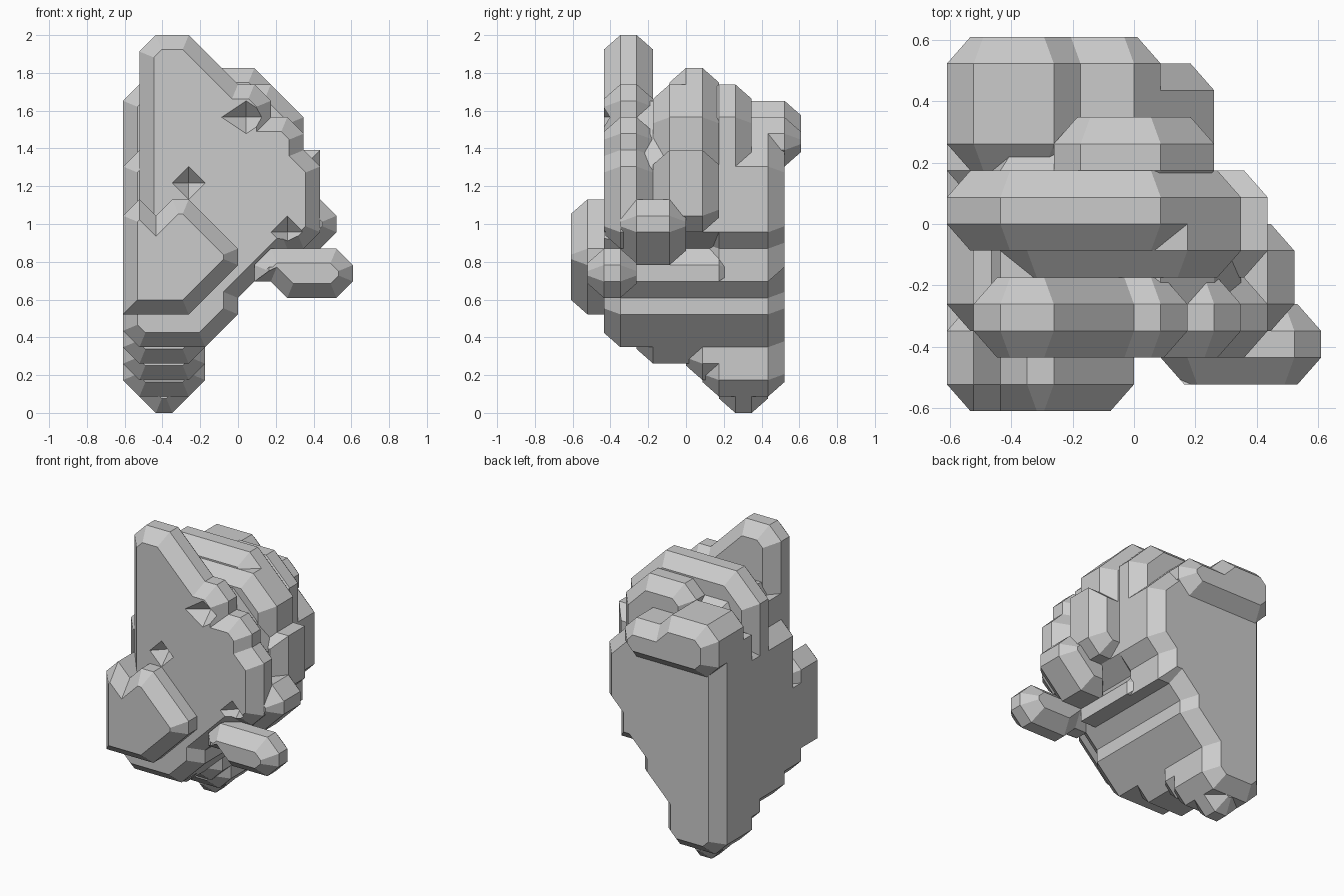
import bpy, bmesh

U = 2 / 23  # lattice step of the blocky rock

if "Cube" in bpy.data.objects:
    bpy.data.objects.remove(bpy.data.objects["Cube"])

stone = bpy.data.materials.new("grey_stone")
stone.use_nodes = True
GREY = (0.6, 0.6, 0.6, 1)
stone.diffuse_color = GREY
stone.node_tree.nodes["Principled BSDF"].inputs["Base Color"].default_value = GREY


def finish(name, bm):
    bmesh.ops.recalc_face_normals(bm, faces=bm.faces)
    mesh = bpy.data.meshes.new(name)
    bm.to_mesh(mesh)
    bm.free()
    mesh.materials.append(stone)
    obj = bpy.data.objects.new(name, mesh)
    bpy.context.scene.collection.objects.link(obj)
    return obj


def slab(name, front, back, outline):
    """Extrude an x-z outline along y, with a chamfer of one step at both ends."""
    bm = bmesh.new()
    near = bm.faces.new([bm.verts.new((x * U, (front + 1) * U, z * U)) for x, z in outline])
    made = bmesh.ops.extrude_face_region(bm, geom=[near], use_keep_orig=True)["geom"]
    far = next(g for g in made if isinstance(g, bmesh.types.BMFace))
    bmesh.ops.translate(bm, vec=(0, (back - front - 2) * U, 0),
                        verts=[g for g in made if isinstance(g, bmesh.types.BMVert)])
    bmesh.ops.recalc_face_normals(bm, faces=bm.faces)
    for cap, side in ((near, -1), (far, 1)):
        bmesh.ops.inset_region(bm, faces=[cap], thickness=U * 0.88, use_even_offset=True)
        bmesh.ops.translate(bm, vec=(0, side * U, 0), verts=cap.verts)
    return finish(name, bm)


def pit(target, x, z, wide):
    """Cut a small pointed hollow into the front of a slab."""
    bm = bmesh.new()
    for dx, dy, dz in ((-wide, 0, 0), (wide, 0, 0), (0, 1, 0), (0, -1, 0), (0, 0, 1), (0, 0, -1)):
        bm.verts.new(((x + dx) * U, (dy - 5) * U, (z + dz) * U))
    bmesh.ops.convex_hull(bm, input=bm.verts)
    cutter = finish("pit_cutter", bm)
    cutter.hide_render = True
    mod = target.modifiers.new("pit", "BOOLEAN")
    mod.operation, mod.solver, mod.object = "DIFFERENCE", "EXACT", cutter
    bpy.context.view_layer.objects.active = target
    bpy.ops.object.modifier_apply(modifier=mod.name)
    bpy.data.objects.remove(cutter)


# Tall front slab with its stepped right edge and pits
front_slab = slab("front_slab", -5, -2, [
    (-6, 22), (-5, 23), (-3, 23), (-1, 21), (0, 20), (1, 20), (2, 19), (2, 18), (3, 18), (4, 17),
    (4, 16), (5, 15), (5, 11), (4, 10), (3, 10), (0, 7), (0, 6), (-2, 4), (-6, 4)])
pit(front_slab, -3, 14, 1)
pit(front_slab, 3, 11, 1)
pit(front_slab, 0.5, 18, 1.5)

# Lower front foot of the cut side
slab("front_foot", -5, 0, [(-7, 5), (-6, 4), (-2, 4), (0, 6), (0, 7), (-1, 8), (-1, 11), (-7, 11)])

# Lumps standing out of the front
slab("left_lump", -7, -3, [
    (-7, 12), (-6, 13), (-5, 12), (-4, 13), (-3, 13), (0, 10), (0, 9), (-3, 6), (-7, 6)])
slab("right_lump", -6, -3, [
    (1, 9), (1, 8), (2, 8), (3, 7), (6, 7), (7, 8), (7, 9), (6, 10), (2, 10)])
slab("side_knob", -4, 0, [(2, 9), (4, 9), (6, 11), (6, 12), (5, 13), (2, 13)])

# Core, stepping down towards the back
slab("core_front", -4, 3, [
    (-7, 15), (-6, 16), (-5, 19), (1, 19), (3, 17), (3, 11), (1.5, 10), (2.3, 9), (2.3, 8),
    (1, 8), (0, 7), (0, 6), (-2, 4), (-6, 4), (-7, 5)])
slab("core_belly", -3, 3, [(-7, 4), (-6, 3), (-3, 3), (-2, 4), (0, 6), (0, 7), (-7, 7)])
slab("core_middle", 0, 4, [(-7, 3), (-6, 2), (-3, 2), (-2, 3), (-2, 6), (-7, 6)])
slab("core_back", 1, 6, [
    (-7, 17), (1, 17), (3, 15), (3, 11), (2, 10), (2, 8), (1, 8),
    (0, 7), (0, 6), (-2, 4), (-2, 2), (-3, 1), (-6, 1), (-7, 2)])
slab("bottom_tip", 2, 5, [(-7, 2), (-5, 0), (-4, 0), (-2, 2), (-2, 4), (-7, 4)])

# Ridge across the top and the shoulder beside it
slab("top_ridge", -1, 2, [(-7, 19), (-5, 21), (1, 21), (2, 20), (4, 18), (4, 14), (-7, 14)])
slab("right_shoulder", -2, 2, [
    (-5, 19), (-4, 20), (2, 20), (4, 18), (4, 16), (5, 16), (5, 12), (4, 11), (-5, 11)])
slab("shoulder_joint", -4, 0, [(-6, 18), (0, 18), (3, 17), (4, 15), (4, 11), (-6, 11)])

# Bumps at the back of the top
slab("rear_bump", 1, 4, [(-3, 19), (-2, 20), (1, 20), (3, 18), (3, 14), (-3, 14)])
slab("rear_cap", 2, 7, [
    (-7, 18), (-6, 19), (-3, 19), (-2, 18), (0, 18), (1, 17), (1, 16), (0, 15), (-6, 15),
    (-7, 16)])
